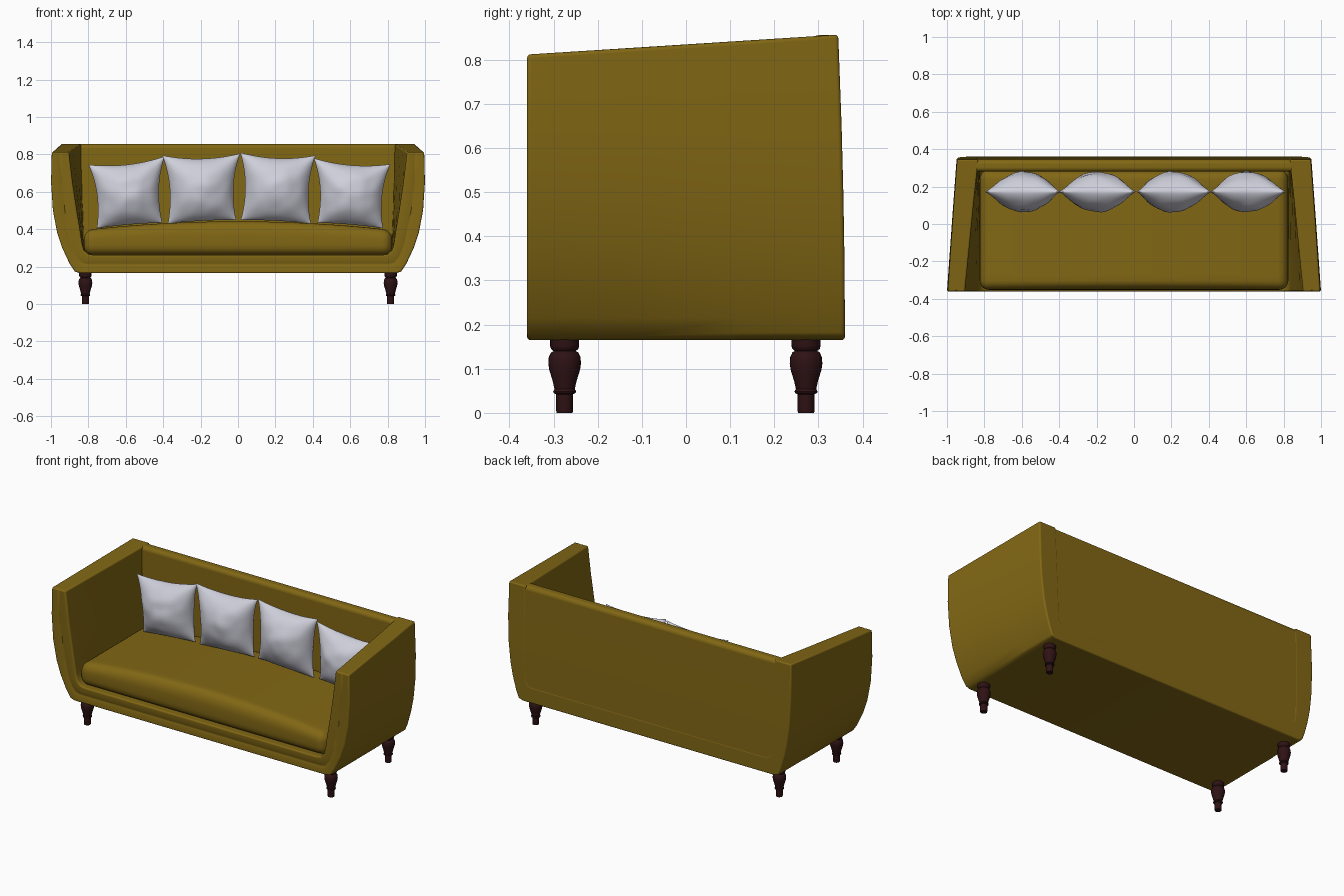
import bpy, bmesh, math
from mathutils import Vector, noise

if "Cube" in bpy.data.objects:
    bpy.data.objects.remove(bpy.data.objects["Cube"])


def material(name, rgb):
    m = bpy.data.materials.new(name)
    m.diffuse_color = (*rgb, 1)
    m.use_nodes = True
    m.node_tree.nodes["Principled BSDF"].inputs["Base Color"].default_value = m.diffuse_color
    return m


MUSTARD = material("mustard fabric", (0.22, 0.135, 0.007))
GREY = material("pale grey fabric", (0.62, 0.62, 0.70))
WOOD = material("dark wood", (0.028, 0.006, 0.007))


def finish(name, bm, mat, bevel=0, angle=40):
    bmesh.ops.recalc_face_normals(bm, faces=bm.faces)
    me = bpy.data.meshes.new(name)
    bm.to_mesh(me)
    bm.free()
    ob = bpy.data.objects.new(name, me)
    bpy.context.collection.objects.link(ob)
    me.materials.append(mat)
    if bevel:
        b = ob.modifiers.new("soft edges", 'BEVEL')
        b.width, b.segments = bevel, 4
        b.limit_method, b.angle_limit = 'ANGLE', math.radians(46)
    bpy.ops.object.select_all(action='DESELECT')
    ob.select_set(True)
    bpy.context.view_layer.objects.active = ob
    bpy.ops.object.shade_smooth_by_angle(angle=math.radians(angle))
    return ob


def box(lo, hi):
    bm = bmesh.new()
    bmesh.ops.create_cube(bm, size=1)
    for v in bm.verts:
        v.co = [(a + b) / 2 + c * (b - a) for a, b, c in zip(lo, hi, v.co)]
    return bm


def slice_mesh(bm, axis, values):
    n = Vector((0, 0, 0))
    n[axis] = 1
    for t in values:
        bmesh.ops.bisect_plane(bm, geom=bm.verts[:] + bm.edges[:] + bm.faces[:],
                               plane_co=n * t, plane_no=n)


def lean(y, z):
    # rear surface leans forward a little towards the top
    return y - 0.015 * max(0, (z - 0.165) / 0.69) ** 2 if y > 0.3 else y


# Shell: U-shaped arms and base, lofted along stations of (outer, inner) points
TOP = 9
half = [((0.996, TOP), (0.905, TOP)), ((1.0, 0.65), (0.885, 0.65)),
        ((0.99, 0.5), (0.862, 0.5)), ((0.967, 0.38), (0.845, 0.4)),
        ((0.94, 0.3), (0.835, 0.33)), ((0.90, 0.215), (0.825, 0.29)),
        ((0.872, 0.174), (0.80, 0.267)), ((0.845, 0.165), (0.77, 0.262))]


def shell_point(station, t, y, side):
    s = (y + 0.36) / 0.72
    (ox, oz), (ix, iz) = station
    ox = ox - max(0, ox - 0.87) * 0.4 * s
    ix = ix - max(0, ix - 0.82) * 0.85 * s
    ztop = 0.812 + 0.045 * s
    oz, iz = min(oz, ztop), min(iz, ztop)
    z = oz + (iz - oz) * t
    return (side * (ox + (ix - ox) * t), lean(y, z), z)


# cross-section (thickness, depth); the dip in front is the upholstery seam
section = [(0, -0.36), (0, -0.12), (0, 0.12), (0, 0.36), (1, 0.36), (1, 0.12),
           (1, -0.12), (1, -0.36), (0.58, -0.36), (0.5, -0.356), (0.42, -0.36)]
bm = bmesh.new()
rings = [[bm.verts.new(shell_point(st, t, y, side)) for t, y in section]
         for side, sts in ((1, half), (-1, half[::-1])) for st in sts]
n = len(section)
for a, b in zip(rings, rings[1:]):
    for i in range(n):
        j = (i + 1) % n
        bm.faces.new((a[i], a[j], b[j], b[i]))
bm.faces.new(rings[0])
bm.faces.new(rings[-1])
finish("arms_and_base", bm, MUSTARD, 0.024)

# Backrest panel between the arms
bm = box((-0.86, 0.28, 0.2), (0.86, 0.359, 0.856))
slice_mesh(bm, 2, (0.4, 0.6))
for v in bm.verts:
    v.co.y = lean(v.co.y, v.co.z)
finish("backrest", bm, MUSTARD, 0.022)

# Seat cushion with rounded edges and a crowned top
bm = box((-0.825, -0.352, 0.262), (0.825, 0.29, 0.395))
bmesh.ops.bevel(bm, geom=bm.edges[:], offset=0.05, segments=5, profile=0.5,
                affect='EDGES')
slice_mesh(bm, 0, [i * 0.07 for i in range(-11, 12)])
slice_mesh(bm, 1, [i * 0.08 - 0.03 for i in range(-3, 4)])
for v in bm.verts:
    k = max(0, (v.co.z - 0.3) / 0.095)
    v.co.z += 0.047 * k * (1 - (v.co.x / 0.83) ** 2)
finish("seat_cushion", bm, MUSTARD, 0, 50)


# Scatter pillows: puffed quads with pinched sides, given by four corners
def pillow(name, bl, br, tl, tr, seed):
    N = 26
    bm = bmesh.new()
    grid = {}
    for side in (-1, 1):
        for i in range(N + 1):
            for j in range(N + 1):
                rim = i in (0, N) or j in (0, N)
                if rim and side == 1:
                    grid[side, i, j] = grid[-1, i, j]
                    continue
                u = -math.cos(math.pi * i / N)
                v = -math.cos(math.pi * j / N)
                pu = u * (1 - 0.13 * (1 - v * v))
                pv = v * (1 - 0.13 * (1 - u * u)) if v > 0 else v * (1 - 0.03 * (1 - u * u))
                a, b = (pu + 1) / 2, (pv + 1) / 2
                p = [(bl[k] * (1 - a) + br[k] * a) * (1 - b)
                     + (tl[k] * (1 - a) + tr[k] * a) * b for k in (0, 1)]
                puff = ((1 - u * u) * (1 - v * v)) ** 0.65
                crease = noise.noise(Vector((u * 2.5, v * 2.5, seed * 7 + side)))
                y = 0.172 + side * 0.107 * puff * (1 + 0.09 * crease)
                grid[side, i, j] = bm.verts.new((p[0], y, p[1]))
        for i in range(N):
            for j in range(N):
                bm.faces.new([grid[side, i + a, j + b]
                              for a, b in ((0, 0), (1, 0), (1, 1), (0, 1))])
    finish(name, bm, GREY, 0, 60)


pillow("pillow_far_left", (-0.755, 0.405), (-0.405, 0.435), (-0.80, 0.745), (-0.392, 0.79), 1)
pillow("pillow_left", (-0.375, 0.43), (-0.01, 0.45), (-0.405, 0.795), (0.012, 0.805), 2)
pillow("pillow_right", (0.015, 0.45), (0.39, 0.43), (0.012, 0.81), (0.415, 0.795), 3)
pillow("pillow_far_right", (0.425, 0.435), (0.775, 0.405), (0.405, 0.78), (0.815, 0.748), 4)

# Turned legs
profile = [(0, 0), (0.018, 0), (0.019, 0.004), (0.019, 0.042), (0.025, 0.045),
           (0.026, 0.049), (0.023, 0.054), (0.027, 0.072), (0.035, 0.098),
           (0.037, 0.112), (0.036, 0.126), (0.031, 0.137), (0.025, 0.14),
           (0.031, 0.145), (0.033, 0.152), (0.033, 0.175), (0, 0.175)]
for sx, xn in ((-1, "left"), (1, "right")):
    for y, yn in ((-0.275, "front"), (0.272, "rear")):
        bm = bmesh.new()
        vs = [bm.verts.new((r, 0, z)) for r, z in profile]
        es = [bm.edges.new(e) for e in zip(vs, vs[1:])]
        bmesh.ops.spin(bm, geom=vs + es, cent=(0, 0, 0), axis=(0, 0, 1),
                       angle=math.tau, steps=24)
        bmesh.ops.remove_doubles(bm, verts=bm.verts, dist=1e-5)
        leg = finish(f"{yn}_{xn}_leg", bm, WOOD)
        leg.location = (sx * 0.816, y, 0)
